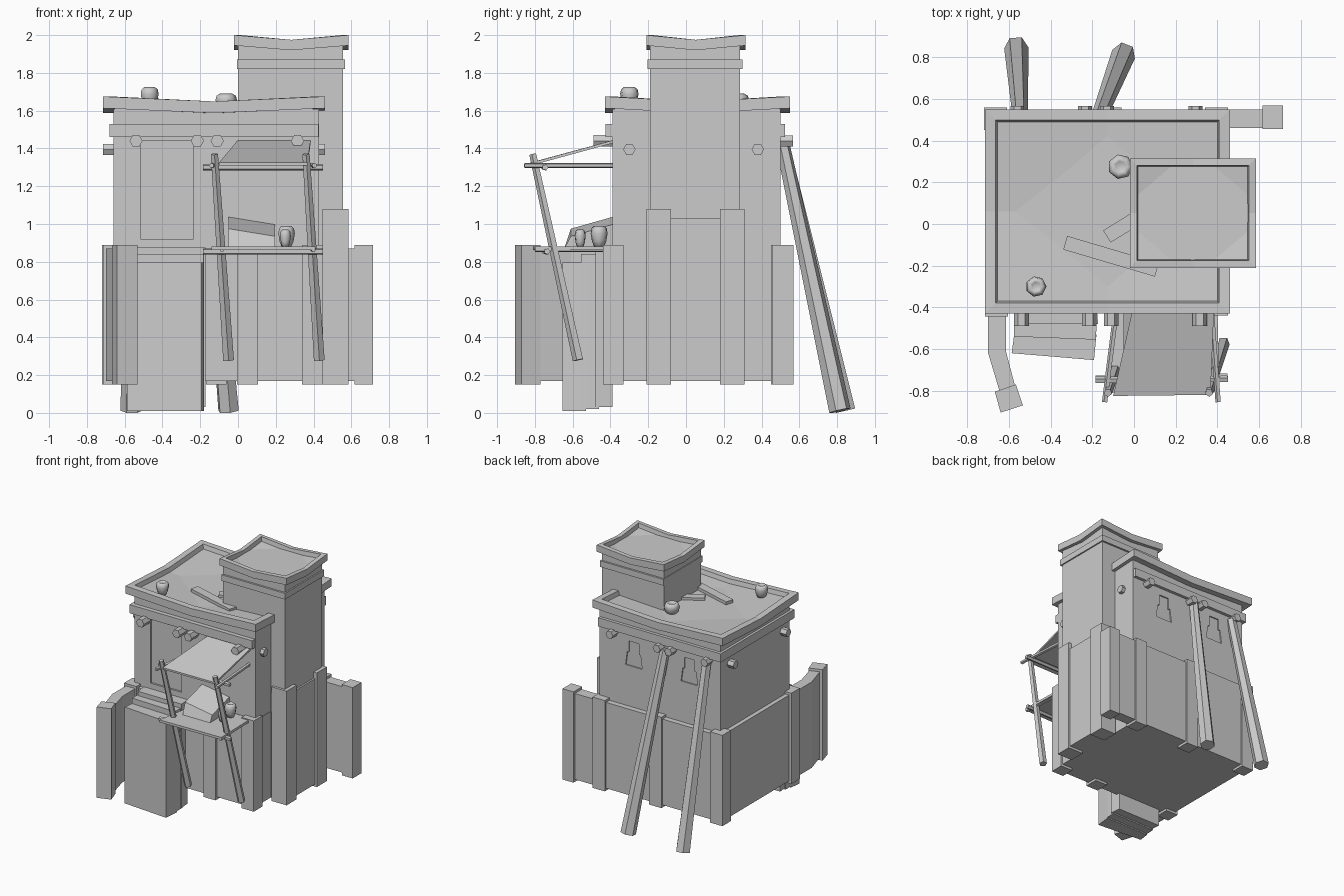
import bpy, bmesh, math
from mathutils import Vector

if "Cube" in bpy.data.objects:
    bpy.data.objects.remove(bpy.data.objects["Cube"])


def mesh_object(name, verts, faces):
    me = bpy.data.meshes.new(name)
    bm = bmesh.new()
    vs = [bm.verts.new(v) for v in verts]
    for f in faces:
        bm.faces.new([vs[i] for i in f])
    bmesh.ops.recalc_face_normals(bm, faces=bm.faces)
    bm.to_mesh(me)
    bm.free()
    ob = bpy.data.objects.new(name, me)
    bpy.context.collection.objects.link(ob)
    return ob


def loft(name, rings):
    """Skin equal-sized rings and cap both ends."""
    n, m = len(rings[0]), len(rings)
    faces = [(k*n+i, k*n+(i+1) % n, (k+1)*n+(i+1) % n, (k+1)*n+i)
             for k in range(m-1) for i in range(n)]
    faces += [tuple(range(n)), tuple(range((m-1)*n, m*n))]
    return mesh_object(name, [v for r in rings for v in r], faces)


def slab(name, pts, z0, z1):
    return loft(name, [[(x, y, z) for x, y in pts] for z in (z0, z1)])


def box(name, x0, x1, y0, y1, z0, z1):
    return slab(name, [(x0, y0), (x1, y0), (x1, y1), (x0, y1)], z0, z1)


def log(name, a, b, ra, rb=None, n=6):
    a, b = Vector(a), Vector(b)
    q = (b-a).to_track_quat('Z', 'Y')
    circ = [(math.cos(2*math.pi*i/n), math.sin(2*math.pi*i/n), 0) for i in range(n)]
    return loft(name, [[p + q @ (Vector(c)*r) for c in circ]
                       for p, r in ((a, ra), (b, ra if rb is None else rb))])


def pot(name, x, y, z, r, h, n=7):
    prof = [(.55, 0), (.85, .3), (1, .65), (.9, .88), (.6, 1), (.45, .93)]
    ob = loft(name, [[(x+r*k*math.cos(2*math.pi*i/n), y+r*k*math.sin(2*math.pi*i/n), z+h*t)
                      for i in range(n)] for k, t in prof])
    ob.data.shade_smooth()
    return ob


def roof(name, x0, x1, y0, y1, top, thick, rim, sag):
    """Rimmed flat roof whose edges dip between the corners."""
    cx, cy = (x0+x1)/2, (y0+y1)/2

    def ring(d, z):
        a, b = (x1-x0)/2-d, (y1-y0)/2-d
        return [(cx+i*a, cy+j*b, z-(0 if i and j else sag)) for i, j in
                ((-1, -1), (0, -1), (1, -1), (1, 0), (1, 1), (0, 1), (-1, 1), (-1, 0))]
    rings = [ring(.03, top-thick), ring(0, top-thick), ring(0, top),
             ring(rim*.85, top), ring(rim, top-.035)]
    verts = [v for r in rings for v in r] + [(cx, cy, top-.06-sag)]
    faces = [(k*8+i, k*8+(i+1) % 8, k*8+8+(i+1) % 8, k*8+8+i) for k in range(4) for i in range(8)]
    faces += [tuple(range(8))] + [(32+i, 32+(i+1) % 8, 40) for i in range(8)]
    return mesh_object(name, verts, faces)


def cut(ob, cutter):
    cutter.hide_render = True
    cutter.hide_viewport = True
    m = ob.modifiers.new("recess", 'BOOLEAN')
    m.operation, m.solver, m.object = 'DIFFERENCE', 'EXACT', cutter


# Main house body, band and roof
house = box("house_body", -.66, .43, -.39, .5, .17, 1.61)
box("house_band", -.68, .425, -.425, .525, 1.46, 1.53)
roof("house_roof", -.715, .46, -.43, .55, 1.675, .062, .06, .026)

# Tower body, band and roof
tower = box("tower_body", 0, .556, -.19, .285, .17, 1.95)
box("tower_band", -.005, .567, -.205, .3, 1.82, 1.87)
roof("tower_roof", -.02, .585, -.21, .315, 2.0, .055, .04, .025)

# Shallow doorway and keyhole window recesses
cut(house, box("doorway_cutter", -.515, -.235, -.45, -.375, .92, 1.44))
for i, x in enumerate((-.38, .12)):
    w = [(-.075, 1.2), (.075, 1.2), (.06, 1.31), (.045, 1.31), (.045, 1.4), (-.045, 1.4), (-.045, 1.31), (-.06, 1.31)]
    cut(house, loft(f"window_cutter_{i}", [[(x+a, y, z) for a, z in w] for y in (.49, .56)]))

# Lower plinth walls
box("plinth_wall", -.695, .435, -.42, .545, .17, .87)
box("tower_plinth", .1, .57, -.195, .295, .17, 1.03)

# Square pillars: corners, wall middles, tower corners
for i, (x, y) in enumerate(((-.66, -.39), (.395, -.385), (.395, .505), (-.665, .505), (-.115, .505), (.05, -.385))):
    box(f"wall_pillar_{i}", x-.055, x+.055, y-.055, y+.055, .15, .89 if i < 5 else .86)
for i, y in enumerate((-.145, .245)):
    box(f"tower_pillar_{i}", .447, .585, y-.065, y+.065, .15, 1.08)

# Wing wall at the back right with its end pillar
box("back_wing_wall", .42, .64, .46, .55, .17, .87)
box("back_wing_pillar", .617, .715, .455, .568, .15, .89)

# Bent wing wall at the front left with its turned end pillar
slab("front_wing_wall", [(-.7, -.4), (-.7, -.62), (-.64, -.82), (-.565, -.8), (-.615, -.61), (-.615, -.4)], .17, .87)
slab("front_wing_pillar", [(-.64, -.905), (-.533, -.87), (-.567, -.77), (-.668, -.805)], .15, .89)

# Entrance steps
for i, (y0, y1, d, z0, z1) in enumerate(((-.62, -.53, .033, .01, .795), (-.54, -.46, .015, .02, .84), (-.48, -.39, 0, .03, .875))):
    slab(f"entrance_step_{i}", [(-.587+.01*i, y0), (-.192+.01*i, y0-d), (-.18, y1), (-.575, y1)], z0, z1)

# Roof beam ends on all four sides
for i, x in enumerate((-.54, -.215, -.11, .315)):
    log(f"front_beam_{i}", (x, -.35, 1.44), (x, -.49, 1.44), .035)
    log(f"back_beam_{i}", (x-.02, .45, 1.44), (x-.02, .567, 1.44), .033)
for i, y in enumerate((-.3, .38)):
    log(f"left_beam_{i}", (-.6, y, 1.395), (-.715, y, 1.395), .033)
    log(f"right_beam_{i}", (.38, y, 1.395), (.46, y, 1.395), .033)

# Leaning poles at the back
log("back_pole_0", (-.565, .845, .012), (-.545, .51, 1.43), .058, .037)
log("back_pole_1", (-.05, .815, .012), (-.17, .51, 1.43), .058, .037)

# Awning: leaning posts, rails and tilted panel
for i, (xt, xb, xw) in enumerate(((-.125, -.05, -.08), (.36, .43, .37))):
    log(f"awning_post_{i}", (xb, -.57, .28), (xt, -.81, 1.37), .03, .02, 5)
    log(f"awning_side_rail_{i}", (xt-.015 if i == 0 else .405, -.855, 1.31), (xw, -.38, 1.31), .014, n=5)
    log(f"shelf_side_rail_{i}", (xt+.04, -.8, .865), (xw, -.4, .865), .014, n=5)
log("awning_front_rail", (-.185, -.75, 1.3), (.45, -.745, 1.3), .017, n=5)
log("shelf_front_rail", (-.185, -.745, .855), (.45, -.735, .855), .017, n=5)
quad = [(-.1, -.825, 1.31), (.367, -.82, 1.31), (.385, -.38, 1.43), (0, -.38, 1.43)]
loft("awning_panel", [quad, [(x, y, z+.015) for x, y, z in quad]])

# Shelf with wedge-shaped sack and pots
slab("shelf_board", [(-.14, -.81), (.41, -.8), (.4, -.4), (-.07, -.4)], .862, .882)
loft("shelf_sack", [[(x, y, z) for y, z in ((-.645, .87), (-.61, .975 + d), (-.38, 1.04 + d), (-.38, .87))]
                    for x, d in ((-.05, .0), (.195, -.04))])
pot("shelf_pot_large", .255, -.46, .875, .046, .115)
pot("shelf_pot_small", .25, -.56, .875, .03, .095)

# Pots and planks on the roof
pot("roof_pot_front", -.47, -.3, 1.62, .05, .105)
pot("roof_pot_back", -.065, .275, 1.595, .06, .095)
for i, (a, b, w, z) in enumerate((((-.33, -.09), (.11, -.22), .034, 1.61), ((-.13, -.06), (.04, .045), .034, 1.605))):
    a, b = Vector(a), Vector(b)
    n = (b-a).orthogonal().normalized()*w
    slab(f"roof_plank_{i}", [tuple(p) for p in (a+n, a-n, b-n, b+n)], z, z+.025)
